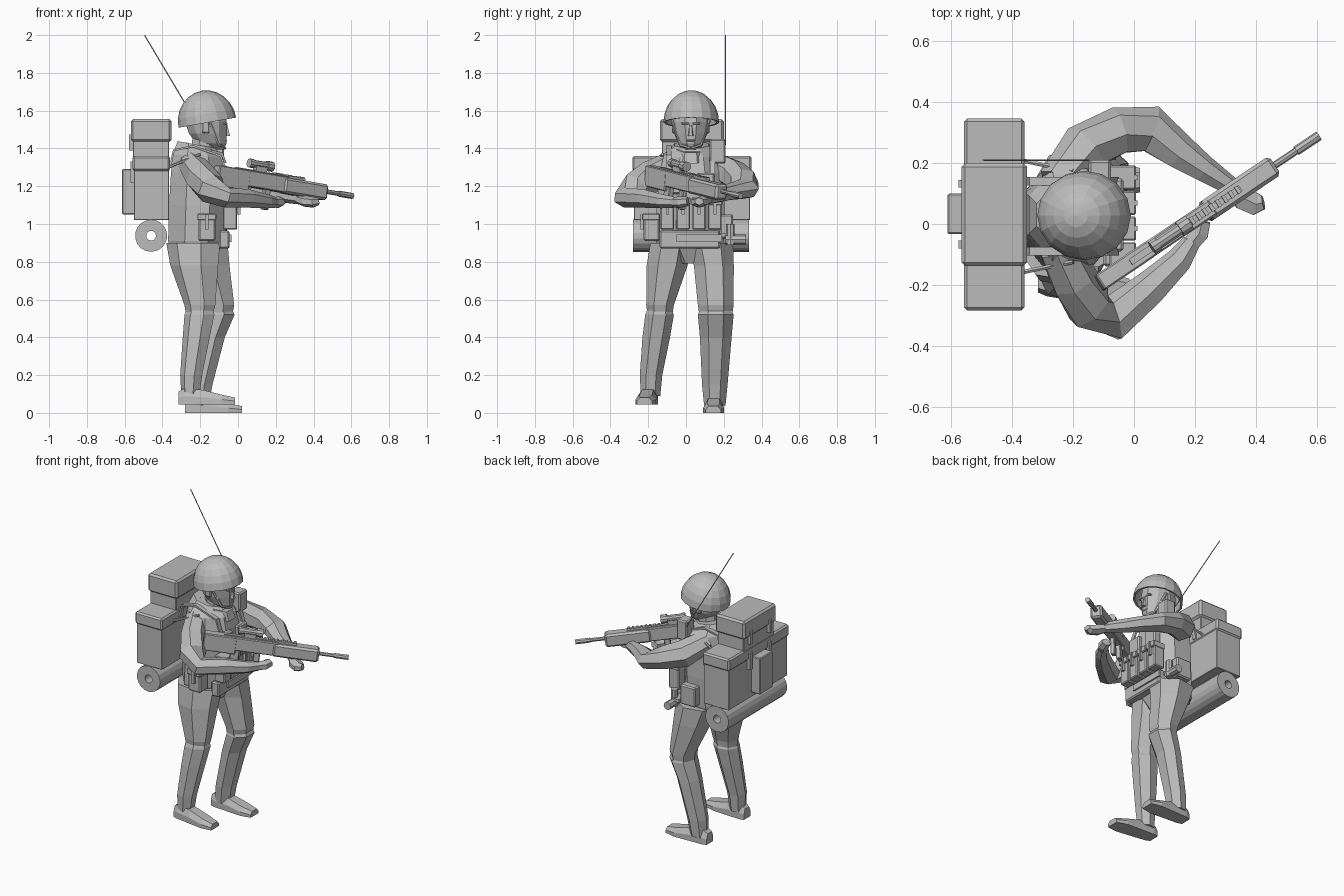
import bpy, bmesh, math
from mathutils import Matrix, Vector

grey = bpy.data.materials.new("plain grey")
grey.diffuse_color = (0.5, 0.5, 0.5, 1)


def finish(name, bm, matrix=None):
    if matrix is not None:
        bm.transform(matrix)
    bmesh.ops.recalc_face_normals(bm, faces=bm.faces)
    mesh = bpy.data.meshes.new(name)
    bm.to_mesh(mesh)
    bm.free()
    mesh.materials.append(grey)
    ob = bpy.data.objects.new(name, mesh)
    bpy.context.collection.objects.link(ob)
    return ob


def box(name, x, y, z, matrix=None, bevel=0.0):
    """Box from (low, high) ranges."""
    bm = bmesh.new()
    bmesh.ops.create_cube(bm, size=1)
    for v in bm.verts:
        v.co = [r[0] + (c + 0.5) * (r[1] - r[0]) for c, r in zip(v.co, (x, y, z))]
    if bevel:
        bmesh.ops.bevel(bm, geom=bm.edges[:], offset=bevel, segments=1, affect='EDGES')
    return finish(name, bm, matrix)


def loft(name, rings):
    """Skin a list of equal-length point rings and cap both ends."""
    bm = bmesh.new()
    rows = [[bm.verts.new(p) for p in ring] for ring in rings]
    n = len(rows[0])
    for a, b in zip(rows, rows[1:]):
        for i in range(n):
            bm.faces.new((a[i], a[(i + 1) % n], b[(i + 1) % n], b[i]))
    bm.faces.new(rows[0][::-1])
    bm.faces.new(rows[-1])
    return finish(name, bm)


def circle(n):
    return [(math.cos(2 * math.pi * (i + 0.5) / n), math.sin(2 * math.pi * (i + 0.5) / n)) for i in range(n)]


def column(name, sections, n=8):
    """Horizontal sections: (x low, x high, y low, y high, z, forward tilt)."""
    k = 1 / math.cos(math.pi / n)
    rings = []
    for x0, x1, y0, y1, z, tilt in sections:
        rings.append([((x0 + x1) / 2 + k * c * (x1 - x0) / 2, (y0 + y1) / 2 + k * s * (y1 - y0) / 2,
                       z + tilt * c) for c, s in circle(n)])
    return loft(name, rings)


def limb(name, path, n=7):
    """Tube through (x, y, z, half width, half height)."""
    pts = [Vector(p[:3]) for p in path]
    rings = []
    for i, p in enumerate(path):
        t = (pts[min(i + 1, len(pts) - 1)] - pts[max(i - 1, 0)]).normalized()
        side = t.cross(Vector((0, 0, 1))).normalized()
        up = side.cross(t)
        rings.append([pts[i] + side * c * p[3] + up * s * p[4] for c, s in circle(n)])
    return loft(name, rings)


def rod(name, a, b, r, n=8, matrix=None):
    a, b = Vector(a), Vector(b)
    bm = bmesh.new()
    bmesh.ops.create_cone(bm, cap_ends=True, segments=n, radius1=r, radius2=r, depth=(b - a).length)
    bm.transform(Matrix.Translation((a + b) / 2) @ (b - a).to_track_quat('Z', 'Y').to_matrix().to_4x4())
    return finish(name, bm, matrix)


# Torso and vest
column("torso", [(-.36, -.085, -.15, .19, .87, 0), (-.37, -.07, -.16, .20, .91, 0),
                 (-.365, -.06, -.155, .205, 1.1, 0), (-.355, -.06, -.14, .20, 1.27, 0),
                 (-.345, -.08, -.12, .18, 1.36, -.01), (-.32, -.12, -.06, .12, 1.42, -.02)])
column("collar", [(-.29, -.06, -.06, .11, 1.34, -.02), (-.28, -.08, -.05, .10, 1.405, -.03)])
box("belt", (-.10, -.045), (-.14, .18), (.87, .965), bevel=.008)
box("belt_plate", (-.05, -.035), (-.05, .19), (.905, .945))

# Magazine pouches with flaps and straps
for i in range(4):
    y = -.135 + i * .084
    box("magazine_pouch", (-.08, -.005), (y, y + .072), (.97, 1.11), bevel=.006)
    box("pouch_flap", (-.08, .006), (y - .003, y + .075), (1.10, 1.14), bevel=.004)
    box("pouch_strap", (-.01, .012), (y + .028, y + .044), (1.05, 1.14))
# Chest pouches and shoulder straps
for y in (-.09, .06):
    box("chest_pouch", (-.085, -.035), (y, y + .09), (1.16, 1.27), bevel=.008)
for y in (-.09, .14):
    limb("shoulder_strap", [(-.36, y, 1.30, .02, .008), (-.34, y, 1.39, .02, .008), (-.24, y, 1.412, .02, .008),
                            (-.09, y, 1.36, .02, .008), (-.055, y, 1.25, .02, .008)], 4)
    rod("pack_strap", (-.37, .025 + (y - .025) * 1.6, 1.30), (-.2, .025 + (y - .025) * 1.3, 1.37), .008, 6)
# Side pouches and torch
box("side_pouch", (-.21, -.12), (-.225, -.14), (.91, 1.05), bevel=.008)
box("side_pouch_flap", (-.215, -.115), (-.232, -.14), (1.02, 1.055), bevel=.004)
box("side_pouch_strap", (-.175, -.155), (-.24, -.2), (.97, 1.05))
box("left_side_pouch", (-.24, -.13), (.18, .25), (.92, 1.05), bevel=.008)
rod("torch_body", (-.08, .235, .89), (-.08, .235, 1.0), .022)
rod("torch_head", (-.085, .21, .918), (-.085, .318, .918), .026)
box("torch_clip", (-.13, -.08), (.18, .26), (.93, .95))

# Head and neck
column("neck", [(-.25, -.12, -.035, .085, 1.32, 0), (-.24, -.11, -.03, .08, 1.48, 0)])
column("head", [(-.16, -.075, 0, .05, 1.395, 0), (-.22, -.062, -.035, .085, 1.425, .0),
                (-.26, -.062, -.06, .11, 1.48, 0), (-.28, -.06, -.07, .12, 1.54, 0),
                (-.27, -.07, -.06, .11, 1.61, 0)], 10)
loft("nose", [[(-.075, .006, 1.463), (-.075, .044, 1.463), (-.042, .034, 1.467), (-.042, .016, 1.467)],
              [(-.075, .017, 1.53), (-.075, .033, 1.53), (-.058, .029, 1.53), (-.058, .021, 1.53)]])
box("mouth", (-.075, -.058), (.0, .05), (1.437, 1.447), bevel=.004)
for s in (-1, 1):
    rod("chin_strap", (-.15, .025 + s * .098, 1.55), (-.10, .025 + s * .055, 1.42), .009, 6)
    rod("chin_strap_front", (-.10, .025 + s * .055, 1.42), (-.07, .025, 1.402), .009, 6)
    box("ear", (-.19, -.15), (.025 + s * .09 - .01, .025 + s * .09 + .01), (1.48, 1.55), bevel=.006)
    box("brow", (-.08, -.056), (.025 + s * .03 - .02, .025 + s * .03 + .02), (1.527, 1.537), bevel=.003)

# Helmet: flat-shaded hollow dome, tilted back
bm = bmesh.new()
bmesh.ops.create_uvsphere(bm, u_segments=16, v_segments=12, radius=1)
bmesh.ops.bisect_plane(bm, geom=bm.verts[:] + bm.edges[:] + bm.faces[:], plane_co=(0, 0, -.02),
                       plane_no=(0, 0, -1), clear_outer=True)
helmet = finish("helmet", bm, Matrix.Translation((-.163, .028, 1.54)) @ Matrix.Rotation(math.radians(-10), 4, 'Y')
                @ Matrix.Diagonal((.155, .147, .168, 1)))
shell = helmet.modifiers.new("shell", 'SOLIDIFY')
shell.thickness = .012
shell.offset = -1

# Legs: thigh, shin and boot for each side
column("right_thigh", [(-.265, -.14, -.195, -.08, .50, 0), (-.275, -.12, -.205, -.07, .57, 0),
                       (-.345, -.105, -.20, .0, .78, 0), (-.365, -.095, -.18, .02, .90, 0)], 7)
column("right_shin", [(-.295, -.205, -.235, -.14, .09, 0), (-.30, -.19, -.24, -.13, .2, 0),
                      (-.285, -.15, -.225, -.09, .40, 0), (-.275, -.125, -.21, -.07, .52, 0),
                      (-.25, -.14, -.19, -.09, .57, 0)], 7)
column("left_thigh", [(-.16, -.035, .08, .235, .50, 0), (-.17, -.02, .07, .245, .57, 0),
                      (-.27, -.045, .05, .245, .78, 0), (-.32, -.055, .02, .24, .90, 0)], 7)
column("left_shin", [(-.255, -.155, .10, .205, .04, 0), (-.25, -.135, .09, .215, .15, 0),
                     (-.20, -.07, .08, .235, .40, 0), (-.165, -.018, .07, .245, .52, 0),
                     (-.14, -.04, .09, .225, .57, 0)], 7)
column("hips", [(-.27, -.13, -.04, .09, .79, 0), (-.35, -.09, -.13, .18, .88, 0)])


def boot(name, x, y, z, splay, height):
    def ring(u, w, h):
        c = y + splay * u
        return [(x + u, c - w, z), (x + u, c + w, z), (x + u, c + w, z + h * .5), (x + u, c + w * .6, z + h),
                (x + u, c - w * .6, z + h), (x + u, c - w, z + h * .5)]
    loft(name, [ring(0, .035, height * .8), ring(.03, .045, height), ring(.13, .05, height * .9),
                ring(.23, .055, height * .6), ring(.30, .04, height * .42)])


boot("right_boot", -.315, -.19, .045, -.1, .085)
boot("left_boot", -.28, .15, 0, -.02, .085)

# Arms
limb("left_arm", [(-.25, .13, 1.33, .07, .065), (-.16, .25, 1.26, .085, .085), (-.05, .305, 1.225, .08, .07),
                  (.055, .31, 1.185, .08, .055), (.15, .235, 1.17, .06, .045), (.23, .18, 1.155, .045, .042),
                  (.33, .115, 1.135, .03, .032)])
limb("left_hand", [(.31, .125, 1.135, .025, .025), (.36, .085, 1.12, .045, .03), (.40, .065, 1.115, .042, .028),
                   (.425, .07, 1.12, .025, .02)], 6)
limb("right_arm", [(-.25, -.07, 1.325, .07, .065), (-.20, -.18, 1.25, .08, .09), (-.145, -.27, 1.19, .085, .085),
                   (-.065, -.31, 1.14, .078, .055), (.05, -.215, 1.135, .06, .05), (.15, -.12, 1.12, .045, .038),
                   (.19, -.06, 1.115, .032, .03)])
limb("right_hand", [(.18, -.075, 1.115, .03, .028), (.215, -.03, 1.115, .035, .03), (.225, .01, 1.12, .03, .025)], 6)

# Rifle, laid out along its own length
rear, muzzle = Vector((-.115, -.195, 1.27)), Vector((.607, .29, 1.148))
d = (muzzle - rear).normalized()
side = Vector((0, 0, 1)).cross(d).normalized()
gun = Matrix((d, side, d.cross(side))).transposed().to_4x4()
gun.translation = rear
L = (muzzle - rear).length
box("rifle_stock", (0, .2), (-.029, .029), (-.07, .042), gun, .005)
box("rifle_receiver", (.16, .45), (-.028, .028), (-.045, .042), gun, .005)
box("rifle_handguard", (.42, .70), (-.037, .037), (-.048, .036), gun, .012)
box("rifle_rail", (.12, .56), (-.011, .011), (.035, .048), gun)
for i in range(8):
    box("rail_rib", (.36 + i * .026, .372 + i * .026), (-.013, .013), (.046, .054), gun)
rod("rifle_barrel", (.68, 0, 0), (L, 0, 0), .012, 8, gun)
rod("muzzle_brake", (L - .09, 0, 0), (L, 0, 0), .016, 8, gun)
rod("scope_tube", (.21, 0, .082), (.34, 0, .082), .02, 10, gun)
rod("scope_lens", (.31, 0, .082), (.35, 0, .082), .027, 10, gun)
rod("scope_eyepiece", (.20, 0, .082), (.225, 0, .082), .024, 10, gun)
box("scope_mount", (.24, .31), (-.016, .016), (.045, .075), gun)
box("rifle_magazine", (.17, .225), (-.015, .015), (-.13, -.04), gun, .004)
box("pistol_grip", (.31, .35), (-.014, .014), (-.15, -.04), gun, .005)

# Backpack
box("pack_body", (-.55, -.365), (-.275, .338), (1.02, 1.29), bevel=.003)
box("pack_lid", (-.558, -.36), (-.284, .347), (1.28, 1.36), bevel=.01)
box("upper_pack", (-.555, -.365), (-.128, .19), (1.35, 1.45), bevel=.003)
box("upper_pack_lid", (-.567, -.352), (-.138, .2), (1.435, 1.555), bevel=.012)
box("back_pocket", (-.613, -.545), (-.033, .1), (1.05, 1.29), bevel=.005)
for y in (-.08, .12):
    box("pack_strap_buckle", (-.576, -.54), (y, y + .025), (1.39, 1.475))
    box("lid_strap", (-.57, -.54), (y, y + .025), (1.22, 1.33))

# Bedroll: a thick ring swept along y
bm = bmesh.new()
rows = []
for r, y in ((.085, -.28), (.085, .333), (.026, .333), (.026, -.28)):
    rows.append([bm.verts.new((-.46 + r * c, y, .938 + r * s)) for c, s in circle(18)])
for a, b in zip(rows, rows[1:] + rows[:1]):
    for i in range(18):
        bm.faces.new((a[i], a[(i + 1) % 18], b[(i + 1) % 18], b[i]))
finish("bedroll", bm)

# Radio and aerial
box("radio", (-.15, -.075), (.125, .21), (1.32, 1.45), bevel=.008)
rod("aerial", (-.15, .21, 1.42), (-.495, .21, 2.0), .003, 6)
